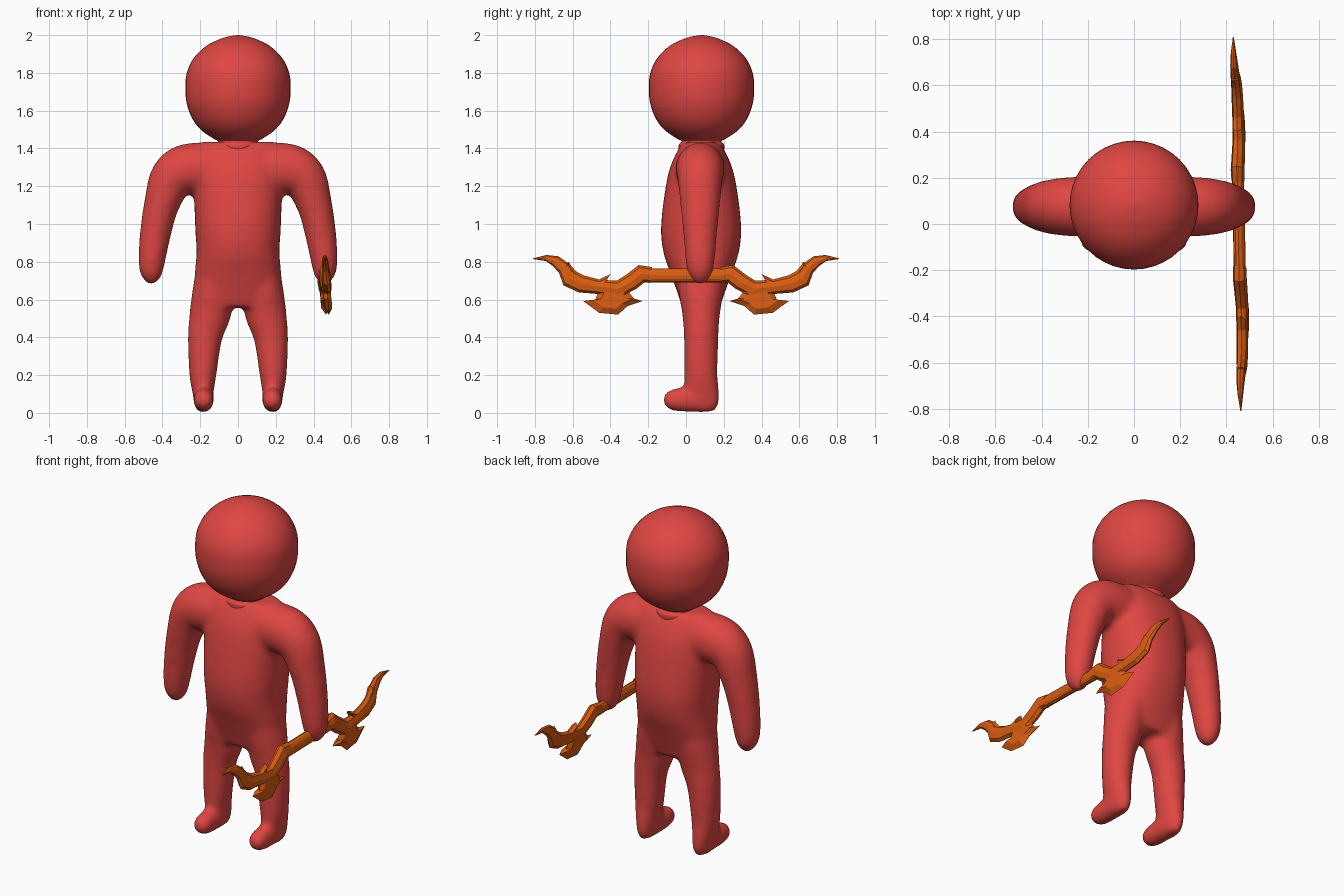
import bpy, bmesh, math
from mathutils import Vector

if "Cube" in bpy.data.objects:
    bpy.data.objects.remove(bpy.data.objects["Cube"])


def material(name, rgb):
    m = bpy.data.materials.new(name)
    m.use_nodes = True
    m.diffuse_color = (*rgb, 1)
    m.node_tree.nodes["Principled BSDF"].inputs["Base Color"].default_value = (*rgb, 1)
    return m


red = material("warm red", (0.74, 0.062, 0.055))
orange = material("burnt orange", (0.70, 0.11, 0.006))


def catmull(pts, steps):
    """Smoothly resample a list of vectors."""
    out = []
    for i in range(len(pts) - 1):
        a, b = pts[max(i - 1, 0)], pts[i]
        c, d = pts[i + 1], pts[min(i + 2, len(pts) - 1)]
        for k in range(steps):
            t = k / steps
            out.append(0.5 * (2 * b + (c - a) * t + (2 * a - 5 * b + 4 * c - d) * t * t
                              + (3 * b - a - 3 * c + d) * t ** 3))
    return out + [pts[-1]]


def tube(bm, rows, side, n=24, steps=4, power=2.0):
    """Loft rings; each row is x, y, z, radius across, radius along side."""
    rows = [Vector(r) for r in rows]
    rows = catmull(rows, steps) if steps > 1 else rows
    centres = [Vector(r[:3]) for r in rows]
    side, rings = Vector(side), []
    for i, r in enumerate(rows):
        tangent = centres[min(i + 1, len(rows) - 1)] - centres[max(i - 1, 0)]
        across = side.cross(tangent).normalized()
        ring = []
        for k in range(n):
            a = math.tau * k / n
            c, s = math.cos(a), math.sin(a)
            c = math.copysign(abs(c) ** (2 / power), c)
            s = math.copysign(abs(s) ** (2 / power), s)
            ring.append(bm.verts.new(centres[i] + across * c * r[3] + side * s * r[4]))
        rings.append(ring)
    for a, b in zip(rings, rings[1:]):
        for k in range(n):
            bm.faces.new((a[k], a[k - 1], b[k - 1], b[k]))
    bm.faces.new(rings[0])
    bm.faces.new(rings[-1][::-1])


def finish(bm, name, mat, smooth=True):
    bmesh.ops.recalc_face_normals(bm, faces=bm.faces)
    mesh = bpy.data.meshes.new(name)
    bm.to_mesh(mesh)
    bm.free()
    mesh.materials.append(mat)
    for p in mesh.polygons:
        p.use_smooth = smooth
    ob = bpy.data.objects.new(name, mesh)
    bpy.context.collection.objects.link(ob)
    return ob


# Body: torso, arms, legs and feet fused into one soft skin
bm = bmesh.new()
Y = 0.08
tube(bm, [(0, Y, 1.435, .20, .09), (0, Y, 1.38, .23, .13), (0, Y, 1.25, .235, .178),
          (0, Y, 1.0, .228, .212), (0, Y, .85, .22, .20), (0, Y, .72, .23, .155),
          (0, Y, .62, .22, .12), (0, Y, .56, .20, .10)], (0, 1, 0), 32, 4, 2.3)
for s in (-1, 1):
    # arm
    tube(bm, [(s * x, Y - .005, z, a, b) for x, z, a, b in (
        (.10, 1.29, .13, .13), (.26, 1.29, .138, .13), (.35, 1.24, .12, .12),
        (.405, 1.10, .094, .105), (.437, .95, .083, .09), (.457, .80, .071, .077),
        (.457, .73, .056, .062), (.452, .685, .025, .03))], (0, 1, 0))
    # leg
    tube(bm, [(s * x, y, z, a, b) for x, y, z, a, b in (
        (.12, Y, .78, .10, .13), (.13, Y, .64, .112, .12), (.148, Y, .52, .110, .10),
        (.175, Y, .40, .092, .092), (.186, Y - .002, .20, .072, .09),
        (.185, .085, .10, .055, .093), (.183, .09, .04, .046, .083),
        (.18, .09, .005, .03, .06))], (0, 1, 0))
    # foot
    tube(bm, [(s * .182, y, z, a, b) for y, z, a, b in (
        (.16, .06, .03, .03), (.10, .07, .066, .052), (.0, .07, .066, .055),
        (-.06, .068, .06, .054), (-.10, .062, .045, .042), (-.12, .058, .018, .02))],
        (1, 0, 0))
body = finish(bm, "body", red)
remesh = body.modifiers.new("fuse", "REMESH")
remesh.mode, remesh.voxel_size, remesh.use_smooth_shade = "VOXEL", 0.014, True
soften = body.modifiers.new("soften", "SMOOTH")
soften.factor, soften.iterations = 0.5, 14

# Head with a short pinched neck
bm = bmesh.new()
tube(bm, [(0, .082, z, r, r) for z, r in (
    (1.39, .12), (1.42, .12), (1.438, .105), (1.455, .135), (1.50, .198), (1.56, .243),
    (1.64, .272), (1.72, .279), (1.80, .271), (1.88, .233), (1.945, .165),
    (1.985, .08), (2.0, .01))], (0, 1, 0), 40, 4)
finish(bm, "head", red)


# Double-ended bladed weapon, held in the left hand and slightly tilted
def tilt(bm):
    for v in bm.verts:
        v.co.x += .455 - .02 * v.co.y - .09 * (v.co.z - .72)


bm = bmesh.new()
tube(bm, [(0, -.21, .728, .037, .026), (0, .21, .728, .037, .026)], (1, 0, 0), 12, 1)
tilt(bm)
finish(bm, "weapon_grip", orange, False)


def plate(bm, outline, s, inner, half):
    """Bladed plate: a thin rim rising to a thicker ridge point."""
    rim = [bm.verts.new((0, s * y, z)) for y, z in outline]
    for side in (-half, half):
        mid = [bm.verts.new((side, s * (y + (inner[0] - y) * .35), z + (inner[1] - z) * .35))
               for y, z in outline]
        for k in range(len(rim)):
            bm.faces.new((rim[k - 1], rim[k], mid[k], mid[k - 1]))
        bm.faces.new(mid)


for s, label in ((-1, "front"), (1, "back")):
    # curling arm of the weapon
    bm = bmesh.new()
    tube(bm, [(0, s * y, z, a, b) for y, z, a, b in (
        (.185, .73, .042, .028), (.235, .737, .048, .03), (.29, .694, .046, .029),
        (.36, .655, .045, .027), (.46, .667, .038, .025), (.555, .683, .047, .025),
        (.615, .712, .05, .023), (.645, .765, .036, .02), (.69, .803, .03, .017),
        (.74, .82, .016, .012), (.81, .816, .002, .002))], (1, 0, 0), 8, 1)
    tilt(bm)
    finish(bm, label + "_weapon_arm", orange, False)
    # barbed blade below and small spurs above
    bm = bmesh.new()
    plate(bm, [(.27, .68), (.30, .635), (.275, .605), (.23, .592), (.31, .565), (.36, .52),
               (.46, .53), (.50, .56), (.545, .592), (.48, .60), (.465, .64), (.42, .69)],
          s, (.39, .61), .02)
    plate(bm, [(.37, .68), (.425, .695), (.40, .735), (.475, .70), (.49, .66)],
          s, (.43, .685), .018)
    plate(bm, [(.62, .80), (.585, .735), (.64, .72), (.67, .77)], s, (.63, .75), .018)
    tilt(bm)
    finish(bm, label + "_weapon_blade", orange, False)
